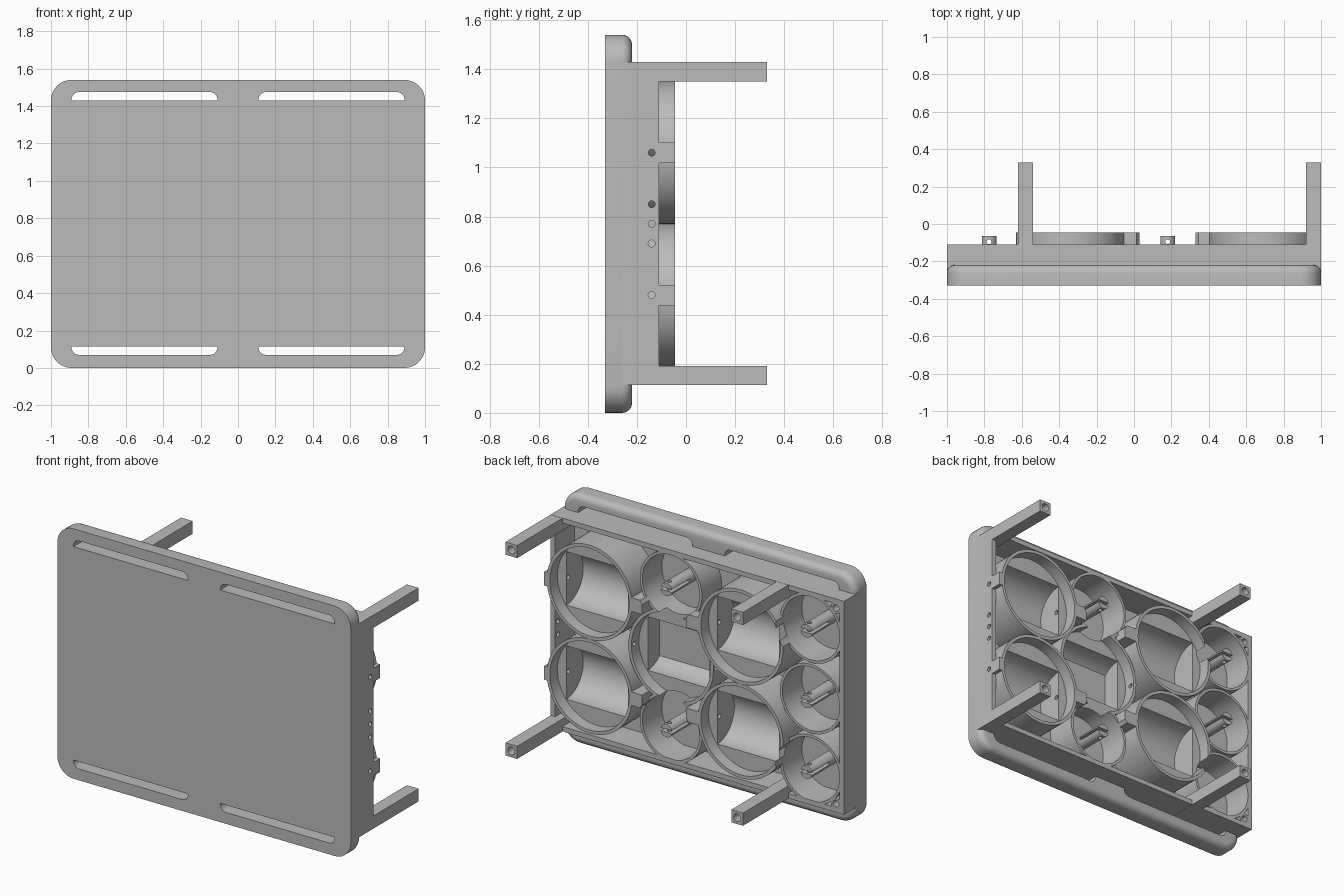
import bpy, bmesh, math
from mathutils import Matrix, Vector

cube = bpy.data.objects.get("Cube")
if cube:
    bpy.data.objects.remove(cube, do_unlink=True)

grey = bpy.data.materials.new("plain_grey")
grey.use_nodes = True
grey.diffuse_color = (0.5, 0.5, 0.5, 1)
grey.node_tree.nodes["Principled BSDF"].inputs["Base Color"].default_value = grey.diffuse_color

FRONT, FLOOR, EDGE, RIM = -0.33, -0.30, -0.11, -0.045
MID = 0.77


def finish(name, bm):
    bmesh.ops.recalc_face_normals(bm, faces=bm.faces)
    mesh = bpy.data.meshes.new(name)
    bm.to_mesh(mesh)
    bm.free()
    mesh.materials.append(grey)
    obj = bpy.data.objects.new(name, mesh)
    bpy.context.collection.objects.link(obj)
    return obj


def box(name, x, y, z):
    bm = bmesh.new()
    bmesh.ops.create_cube(bm, size=1)
    for v in bm.verts:
        v.co = Vector([sum(r) / 2 + c * (r[1] - r[0]) for r, c in zip((x, y, z), v.co)])
    return finish(name, bm)


def rod(name, centre, radius, length, axis="Y", sides=64):
    bm = bmesh.new()
    bmesh.ops.create_cone(bm, cap_ends=True, segments=sides, radius1=radius,
                          radius2=radius, depth=length)
    turn = {"X": Matrix.Rotation(math.pi / 2, 4, "Y"),
            "Y": Matrix.Rotation(math.pi / 2, 4, "X"), "Z": Matrix()}[axis]
    bmesh.ops.transform(bm, matrix=Matrix.Translation(centre) @ turn, verts=bm.verts)
    return finish(name, bm)


def tube(name, x, z, radius, y0, y1):
    return rod(name, (x, (y0 + y1) / 2, z), radius, y1 - y0)


def combine(target, others, operation="DIFFERENCE"):
    for other in others:
        other.hide_render = True
        mod = target.modifiers.new("combine", "BOOLEAN")
        mod.operation, mod.object, mod.solver = operation, other, "EXACT"
        bpy.context.view_layer.objects.active = target
        bpy.ops.object.modifier_apply(modifier=mod.name)
        bpy.data.objects.remove(other, do_unlink=True)
    return target


def rounded_slab(name, x, y, z, radii, back=0.0):
    """Rounded rectangle; radii run bottom-left, bottom-right, top-right, top-left."""
    bm = bmesh.new()
    signs = [(-1, -1), (1, -1), (1, 1), (-1, 1)]
    ring = []
    for k, ((sx, sz), r) in enumerate(zip(signs, radii)):
        cx = (x[1] - r) if sx > 0 else (x[0] + r)
        cz = (z[1] - r) if sz > 0 else (z[0] + r)
        steps = 10 if r else 0
        for i in range(steps + 1):
            a = math.pi + k * math.pi / 2 + (i / steps * math.pi / 2 if steps else 0)
            ring.append(bm.verts.new((cx + r * math.cos(a), y[0], cz + r * math.sin(a))))
    face = bm.faces.new(ring)
    top = bmesh.ops.extrude_face_region(bm, geom=[face])["geom"]
    bmesh.ops.translate(bm, vec=(0, y[1] - y[0], 0),
                        verts=[v for v in top if isinstance(v, bmesh.types.BMVert)])
    if back:
        edges = [e for e in bm.edges if all(abs(v.co.y - y[1]) < 1e-4 for v in e.verts)]
        bmesh.ops.bevel(bm, geom=edges, offset=back, segments=6, profile=0.5, affect="EDGES")
    return finish(name, bm)


# Cup layout: (x, z)
big_cups = [(0.69, 1.06), (0.69, 0.48), (-0.34, 1.06), (-0.34, 0.48), (0.18, MID)]
small_cups = [(-0.775, 1.205), (-0.775, MID), (-0.775, 0.335), (0.18, 1.205), (0.18, 0.335)]


def rim_of(cup):
    return EDGE if cup[1] == MID else RIM


def small_cavities():
    return [tube("cavity", x, z, 0.195, FLOOR, 0.1) for x, z in small_cups]


def pockets():
    """Shallow round recess plus a lying half-cylinder in each large cup."""
    cuts = []
    for cup in big_cups:
        x, z = cup
        cuts.append(tube("recess", x, z, 0.27, rim_of(cup) - 0.075, 0.1))
        cuts.append(rod("pocket", (x, rim_of(cup) - 0.075, z), 0.165, 0.42, "X"))
    return cuts


def wire_holes():
    return [rod("wire_hole", (0.3, -0.14, z), 0.014, 1.6, "X", 20) for z in (1.06, MID, 0.48)]


# Front plate with four grip slots
plate = rounded_slab("front_plate", (-1, 1), (FRONT, -0.22), (0, 1.54), [0.11] * 4, 0.04)
slots = []
for x in ((-0.89, -0.11), (0.11, 0.89)):
    slots.append(rounded_slab("slot", x, (-0.4, 0), (1.43, 1.475), (0, 0, 0.04, 0.04)))
    slots.append(rounded_slab("slot", x, (-0.4, 0), (0.07, 0.115), (0.04, 0.04, 0, 0)))
well = box("well", (-0.97, 0.97), (FLOOR, 0), (0.145, 1.40))
combine(plate, slots + [well])

# Tray walls standing behind the plate
walls = box("tray_walls", (-1, 1), (FRONT + 0.01, EDGE), (0.115, 1.43))
combine(walls, [box("well", (-0.97, 0.97), (FLOOR, 0), (0.145, 1.40))])
tabs = [box("tab", (0.94, 1.0), (-0.15, RIM), (z - 0.042, z + 0.042)) for z in (1.06, 0.48)]
combine(walls, tabs, "UNION")
side = [rod("side_hole", (1, -0.14, z), 0.014, 0.2, "X", 20) for z in (0.85, 0.69)]
combine(walls, wire_holes() + side + [tube("recess", x, z, 0.27, -0.12, 0.1)
                                      for x, z in big_cups[:2]])

# Large cups, with cable tabs on their inner sides
for i, cup in enumerate(big_cups):
    x, z = cup
    body = tube(f"large_cup_{i + 1}", x, z, 0.29, FLOOR - 0.005, rim_of(cup))
    if z != MID:
        side_x = (0.33, 0.43) if x > 0 else (-0.08, 0.03)
        combine(body, [box("tab", side_x, (-0.17, RIM), (z - 0.042, z + 0.042))], "UNION")
    combine(body, pockets() + small_cavities() + wire_holes())

# Small cups, each with a split, cross-drilled post
for i, (x, z) in enumerate(small_cups):
    body = tube(f"small_cup_{i + 1}", x, z, 0.212, FLOOR - 0.005, EDGE)
    combine(body, small_cavities() + pockets())
    post = tube(f"post_{i + 1}", x, z, 0.04, FLOOR - 0.005, -0.065)
    combine(post, [box("slit", (x - 0.1, x + 0.1), (-0.24, 0), (z - 0.009, z + 0.009)),
                   rod("cross_hole", (x, -0.095, z), 0.013, 0.2, "Z", 20)])

# Four legs with a screw hole in each end
for x in (-0.58, 0.96):
    for z, level in ((1.39, "upper"), (0.153, "lower")):
        leg = box(f"{level}_leg_{'right' if x < 0 else 'left'}", (x - 0.04, x + 0.04),
                  (FLOOR - 0.005, 0.33), (z - 0.039, z + 0.039))
        combine(leg, [rod("screw_hole", (x, 0.33, z), 0.024, 0.16, "Y", 24)])

# Corner screw bosses on the legless side
for z, level in ((1.375, "upper"), (0.17, "lower")):
    boss = rod(f"{level}_corner_boss", (-0.945, (FLOOR + EDGE) / 2, z), 0.035, EDGE - FLOOR, "Y", 24)
    combine(boss, [rod("screw_hole", (-0.945, EDGE, z), 0.02, 0.16, "Y", 24)])

# Smooth the round walls and keep the edges crisp
bpy.ops.object.select_all(action="DESELECT")
for obj in bpy.context.scene.objects:
    if obj.type == "MESH":
        obj.select_set(True)
        bpy.context.view_layer.objects.active = obj
bpy.ops.object.shade_smooth_by_angle(angle=math.radians(30))
